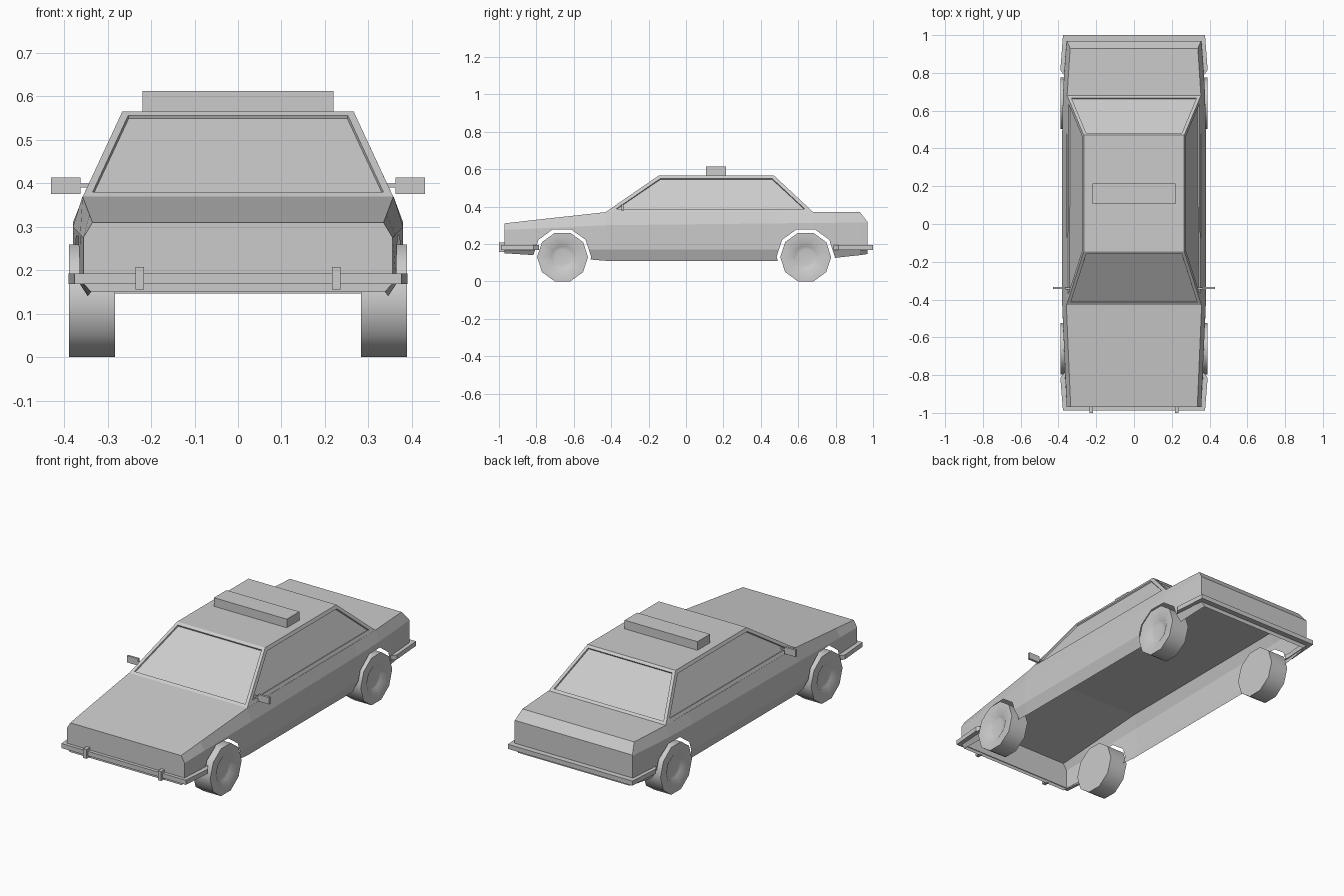
import bpy, bmesh, math
from mathutils import Matrix

if "Cube" in bpy.data.objects:
    bpy.data.objects.remove(bpy.data.objects["Cube"])


def make(name, bm, smooth=False):
    bmesh.ops.recalc_face_normals(bm, faces=bm.faces)
    me = bpy.data.meshes.new(name)
    bm.to_mesh(me)
    bm.free()
    ob = bpy.data.objects.new(name, me)
    bpy.context.collection.objects.link(ob)
    if smooth:
        bpy.ops.object.select_all(action='DESELECT')
        ob.select_set(True)
        bpy.context.view_layer.objects.active = ob
        bpy.ops.object.shade_smooth_by_angle(angle=math.radians(40))
    return ob


def box(name, x, y, z):
    bm = bmesh.new()
    bmesh.ops.create_cube(bm, size=1)
    for v in bm.verts:
        v.co = [a + (b - a) * (c + 0.5) for (a, b), c in zip((x, y, z), v.co)]
    return make(name, bm)


def mirrored(half):
    return list(half) + [(-x, v) for x, v in reversed(half)]


def bridge(bm, loops):
    # skin a row of closed loops of equal length
    for a, b in zip(loops, loops[1:]):
        n = len(a)
        for i in range(n):
            j = (i + 1) % n
            bm.faces.new((a[i], a[j], b[j], b[i]))


def circle(r, n, y, z):
    # flat side down for ten sides
    return [(y + r * math.cos(2 * math.pi * k / n),
             z + r * math.sin(2 * math.pi * k / n)) for k in range(n)]


# lower body: y, then (x, z) of deck edge, shoulder, sill top, bottom edge
sections = [
    (-0.97, (0.335, 0.31), (0.356, 0.275), (0.356, 0.17), (0.338, 0.15)),
    (-0.81, (0.342, 0.328), (0.363, 0.2824), (0.365, 0.17), (0.346, 0.14)),
    (-0.43, (0.358, 0.37), (0.38, 0.30), (0.38, 0.17), (0.357, 0.11)),
    (0.49, (0.356, 0.37), (0.38, 0.31), (0.38, 0.17), (0.357, 0.11)),
    (0.68, (0.354, 0.37), (0.376, 0.312), (0.377, 0.17), (0.354, 0.118)),
    (0.79, (0.347, 0.37), (0.370, 0.313), (0.371, 0.17), (0.352, 0.125)),
    (0.93, (0.338, 0.37), (0.360, 0.315), (0.361, 0.17), (0.342, 0.14)),
    (0.97, (0.355, 0.318), (0.357, 0.314), (0.357, 0.17), (0.335, 0.146)),
]
bm = bmesh.new()
rings = [[bm.verts.new((x, y, z)) for x, z in mirrored(half)]
         for y, *half in sections]
bridge(bm, rings)
bm.faces.new(rings[0])
bm.faces.new(rings[-1])
body = make("body_shell", bm)

# wheel arches
bm = bmesh.new()
for y in (-0.663, 0.64):
    ends = [[bm.verts.new((x, *p)) for p in circle(0.156, 10, y, 0.13)]
            for x in (-0.6, 0.6)]
    bridge(bm, ends)
    bm.faces.new(ends[0])
    bm.faces.new(ends[1])
cutter = make("arch_cutter", bm)
cutter.hide_render = True
mod = body.modifiers.new("arches", 'BOOLEAN')
mod.operation = 'DIFFERENCE'
mod.solver = 'EXACT'
mod.object = cutter
dg = bpy.context.evaluated_depsgraph_get()
cut = bpy.data.meshes.new_from_object(body.evaluated_get(dg))
body.modifiers.clear()
body.data = cut
bpy.data.objects.remove(cutter)

# open the shell below and in the arches
bm = bmesh.new()
bm.from_mesh(cut)
gone = []
for f in bm.faces:
    c = f.calc_center_median()
    if abs(f.normal.x) < 0.02 and c.z < 0.3 and abs(c.y) < 0.95:
        gone.append(f)
bmesh.ops.delete(bm, geom=gone, context='FACES')
bm.to_mesh(cut)
bm.free()

# cabin with recessed windows
bm = bmesh.new()
low = [bm.verts.new((x, y, 0.37)) for x, y in
       ((-0.357, -0.43), (0.357, -0.43), (0.354, 0.68), (-0.354, 0.68))]
top = [bm.verts.new((x, y, 0.566)) for x, y in
       ((-0.266, -0.145), (0.266, -0.145), (0.266, 0.47), (-0.266, 0.47))]
bm.faces.new(top)
walls = [bm.faces.new((low[i], low[(i + 1) % 4], top[(i + 1) % 4], top[i]))
         for i in range(4)]
bm.normal_update()
for i, f in enumerate(walls):
    bmesh.ops.inset_region(bm, faces=[f], thickness=0.019 if i % 2 else 0.017,
                           use_even_offset=True, use_boundary=True)
    bmesh.ops.inset_region(bm, faces=[f], thickness=0.002, depth=-0.008,
                           use_boundary=True)
make("cabin", bm)

# roof light bar
box("roof_light_bar", (-0.22, 0.22), (0.107, 0.215), (0.564, 0.613))

# wrap-around bumpers
for name, s, end in (("front_bumper", -1, 0.988), ("rear_bumper", 1, 1.0)):
    bm = bmesh.new()
    outer = mirrored([(0.368, 0.785), (0.39, 0.815), (0.376, end)])
    inner = mirrored([(0.362, 0.79), (0.364, 0.82), (0.354, 0.966)])
    cols = [[bm.verts.new((x, s * y, z)) for (x, y), z in
             ((p, 0.168), (p, 0.193), (q, 0.193), (q, 0.168))]
            for p, q in zip(outer, inner)]
    bridge(bm, cols)
    bm.faces.new(cols[0])
    bm.faces.new(cols[-1])
    make(name, bm)

# paired details: bumper guards, door mirrors, wheels
for side, s in (("right", 1), ("left", -1)):
    box(f"bumper_guard_{side}", sorted((s * 0.216, s * 0.236)), (-1.0, -0.968), (0.156, 0.207))
    box(f"mirror_{side}", sorted((s * 0.363, s * 0.43)), (-0.345, -0.333), (0.376, 0.413))
    box(f"mirror_arm_{side}", sorted((s * 0.335, s * 0.366)), (-0.346, -0.336), (0.391, 0.4))
    for end, y in (("front", -0.66), ("rear", 0.64)):
        # tyre: ten-sided drum, outer face open for the hub
        bm = bmesh.new()
        rims = [[bm.verts.new((s * x, *p)) for p in circle(r, 10, y, 0.1295)]
                for r, x in ((0.136, 0.283), (0.136, 0.389), (0.085, 0.389))]
        bridge(bm, rims)
        bm.faces.new(rims[0])
        # dished hub with a small cap
        dish = [[bm.verts.new((s * x, *p)) for p in circle(r, 10, y, 0.1295)]
                for r, x in ((0.06, 0.374), (0.042, 0.371))]
        bridge(bm, [rims[-1]] + dish)
        bm.faces.new(dish[-1])
        make(f"wheel_{end}_{side}", bm, smooth=True)
